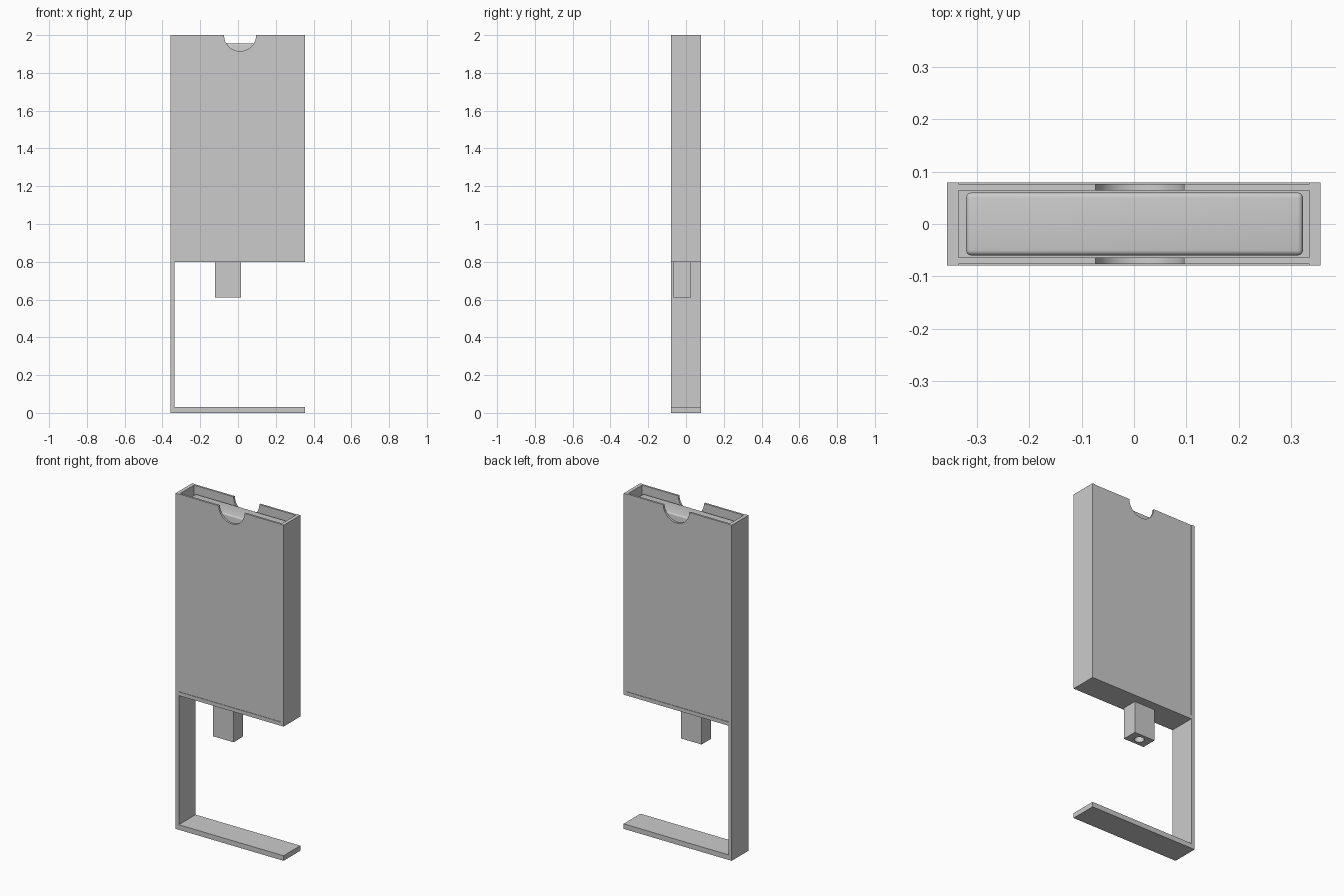
import bpy
import bmesh
import math

cube = bpy.data.objects.get("Cube")
if cube:
    bpy.data.objects.remove(cube, do_unlink=True)

grey = bpy.data.materials.new("plain grey")
grey.use_nodes = True
GREY = (0.6, 0.6, 0.6, 1)
grey.diffuse_color = GREY
grey.node_tree.nodes["Principled BSDF"].inputs["Base Color"].default_value = GREY


def extrude_profile(name, points, y0, y1):
    """Extrude an x-z outline from y0 to y1."""
    bm = bmesh.new()
    face = bm.faces.new([bm.verts.new((x, y0, z)) for x, z in points])
    ext = bmesh.ops.extrude_face_region(bm, geom=[face])
    moved = [v for v in ext["geom"] if isinstance(v, bmesh.types.BMVert)]
    bmesh.ops.translate(bm, verts=moved, vec=(0, y1 - y0, 0))
    bmesh.ops.recalc_face_normals(bm, faces=bm.faces)
    mesh = bpy.data.meshes.new(name)
    bm.to_mesh(mesh)
    bm.free()
    mesh.materials.append(grey)
    obj = bpy.data.objects.new(name, mesh)
    bpy.context.collection.objects.link(obj)
    return obj


def box(name, x0, x1, y0, y1, z0, z1):
    return extrude_profile(name, [(x0, z0), (x1, z0), (x1, z1), (x0, z1)], y0, y1)


def apply_modifier(obj, mod):
    bpy.ops.object.select_all(action='DESELECT')
    obj.select_set(True)
    bpy.context.view_layer.objects.active = obj
    bpy.ops.object.modifier_apply(modifier=mod.name)
    bpy.ops.object.shade_smooth_by_angle(angle=math.radians(30))


# Overall extents and wall positions
L, R, IN_L, IN_R = -0.357, 0.356, -0.335, 0.335
FLOOR, FLOOR_TOP, BASE_TOP, TOP = 0.8, 0.822, 0.03, 2.0

# Frame: foot, tall leg, bin floor and short side wall in one outline
extrude_profile("frame", [
    (L, 0), (R, 0), (R, BASE_TOP), (IN_L, BASE_TOP), (IN_L, FLOOR), (R, FLOOR),
    (R, TOP), (IN_R, TOP), (IN_R, FLOOR_TOP), (IN_L, FLOOR_TOP), (IN_L, TOP), (L, TOP),
], -0.079, 0.079)

# Front and back panels, slightly recessed, with a round finger notch
NOTCH_X, NOTCH_R, STEPS = 0.011, 0.085, 32
outline = [(IN_L, FLOOR_TOP), (IN_R, FLOOR_TOP), (IN_R, TOP)]
for i in range(STEPS + 1):
    a = -math.pi * i / STEPS
    outline.append((NOTCH_X + NOTCH_R * math.cos(a), TOP + NOTCH_R * math.sin(a)))
outline.append((IN_L, TOP))
for name, side in (("front_panel", -1), ("back_panel", 1)):
    panel = extrude_profile(name, outline, side * 0.064, side * 0.076)
    for poly in panel.data.polygons:
        poly.use_smooth = abs(poly.normal.y) < 0.5 and poly.center.z > 1.9 \
            and abs(poly.center.x - NOTCH_X) < NOTCH_R
    panel.data.set_sharp_from_angle(angle=math.radians(30))

# Stored block with softened edges
block = box("stored_block", -0.321, 0.323, -0.06, 0.06, FLOOR_TOP, 1.955)
bevel = block.modifiers.new("soft_edges", 'BEVEL')
bevel.width = 0.01
bevel.segments = 4
apply_modifier(block, bevel)

# Outlet under the bin, with a round blind hole in its lower face
outlet = box("outlet", -0.121, 0.016, -0.065, 0.026, 0.61, FLOOR)
bpy.ops.mesh.primitive_cylinder_add(vertices=32, radius=0.027, depth=0.1,
                                    location=(-0.0525, -0.0195, 0.61))
cutter = bpy.context.object
cutter.name = "hole_cutter"
cutter.hide_render = True
cutter.data.materials.append(grey)
hole = outlet.modifiers.new("hole", 'BOOLEAN')
hole.operation = 'DIFFERENCE'
hole.solver = 'EXACT'
hole.object = cutter
apply_modifier(outlet, hole)
bpy.data.objects.remove(cutter, do_unlink=True)
